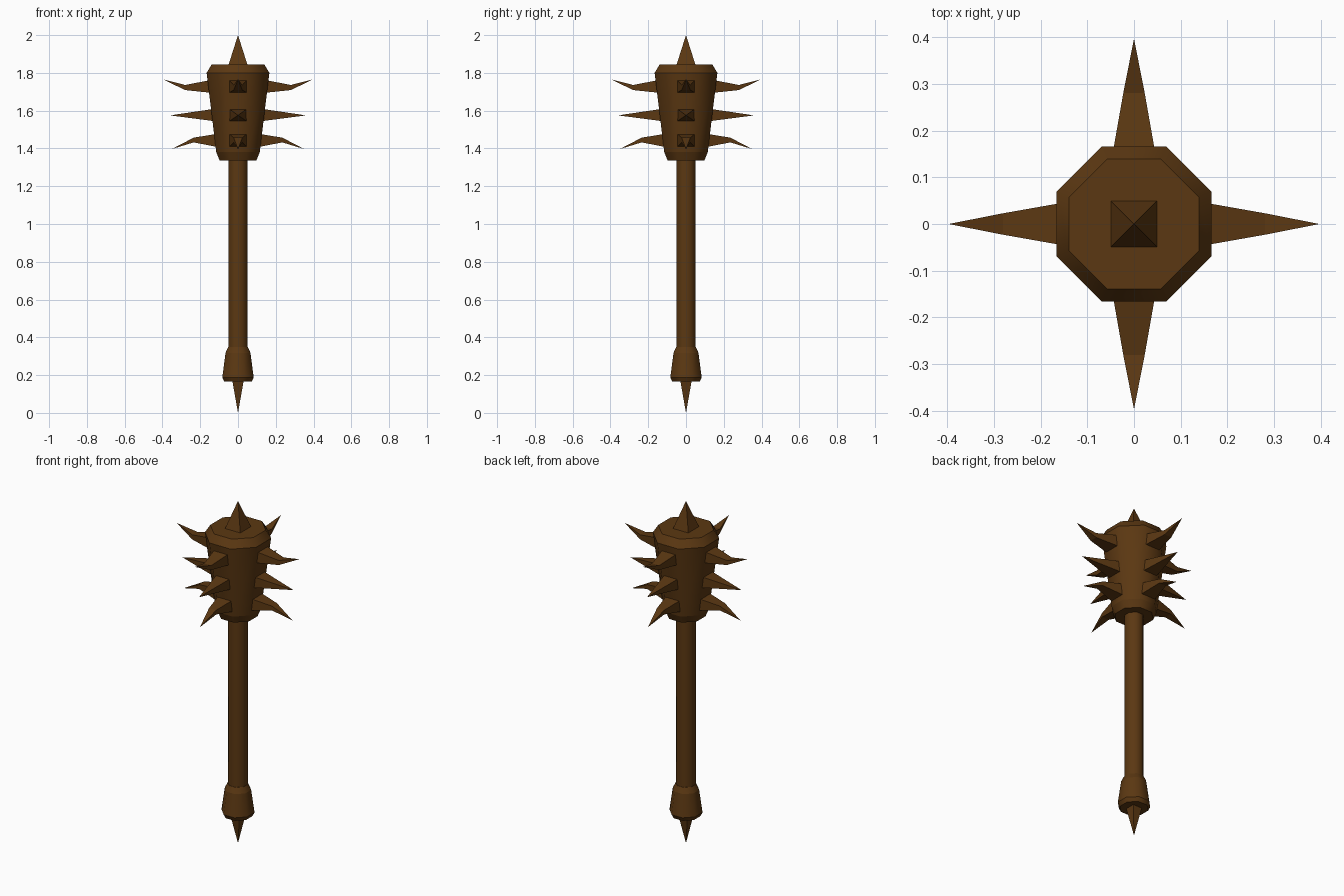
import bpy, bmesh, math
from mathutils import Vector, Matrix

if "Cube" in bpy.data.objects:
    bpy.data.objects.remove(bpy.data.objects["Cube"])

wood = bpy.data.materials.new("dark brown")
wood.diffuse_color = (0.105, 0.039, 0.006, 1)
wood.use_nodes = True
wood.node_tree.nodes["Principled BSDF"].inputs["Base Color"].default_value = wood.diffuse_color


def finish(bm, name):
    bmesh.ops.recalc_face_normals(bm, faces=bm.faces)
    mesh = bpy.data.meshes.new(name)
    bm.to_mesh(mesh)
    bm.free()
    mesh.materials.append(wood)
    obj = bpy.data.objects.new(name, mesh)
    bpy.context.collection.objects.link(obj)
    return obj


def loft(bm, rings):
    """Skin a list of point rings and cap both ends; one-point rings are tips."""
    loops = [[bm.verts.new(p) for p in ring] for ring in rings]
    sides = []
    for a, b in zip(loops, loops[1:]):
        n = len(a)
        for i in range(n):
            j = (i + 1) % n
            quad = [a[i], a[j], b[0]] if len(b) == 1 else [a[i], a[j], b[j], b[i]]
            sides.append(bm.faces.new(quad))
    for end in (loops[0], loops[-1]):
        if len(end) > 2:
            bm.faces.new(end)
    return sides, loops


def turned(name, profile, sides=8):
    """Octagonal turned part: smooth around, creased at each profile ring."""
    bm = bmesh.new()
    rings = []
    for r, z in profile:
        R = r / math.cos(math.pi / sides)
        rings.append([(R * math.cos((i + .5) * 2 * math.pi / sides),
                       R * math.sin((i + .5) * 2 * math.pi / sides), z) for i in range(sides)])
    faces, loops = loft(bm, rings)
    for f in faces:
        f.smooth = True
    for lp in loops:
        for i, v in enumerate(lp):
            bm.edges.get((v, lp[(i + 1) % sides])).smooth = False
    return finish(bm, name)


def end_spike(name, half, z_base, z_tip):
    bm = bmesh.new()
    base = [(x * half, y * half, z_base) for x, y in ((-1, -1), (1, -1), (1, 1), (-1, 1))]
    loft(bm, [base, [(0, 0, z_tip)]])
    return finish(bm, name)


def side_spike(name, sections, tip, angle):
    """Sections are (x, half width, low z, high z), pointing along x then turned."""
    bm = bmesh.new()
    rings = [[(x, -w, lo), (x, w, lo), (x, w, hi), (x, -w, hi)] for x, w, lo, hi in sections]
    loft(bm, rings + [[(tip[0], 0, tip[1])]])
    bm.transform(Matrix.Rotation(angle, 4, 'Z'))
    return finish(bm, name)


# Handle, pommel and head
turned("shaft", [(0.05, 0.30), (0.05, 1.36)])
turned("pommel", [(0.072, 0.165), (0.083, 0.188), (0.066, 0.318), (0.052, 0.35)])
turned("head", [(0.098, 1.337), (0.115, 1.38), (0.166, 1.80), (0.139, 1.845)])

# End spikes
end_spike("top_spike", 0.051, 1.84, 2.0)
end_spike("bottom_spike", 0.03, 0.17, 0.0)

# Three rows of side spikes: curved up, straight, curved down
rows = {
    "upper": ([(0.12, 0.045, 1.694, 1.761), (0.155, 0.045, 1.696, 1.760),
               (0.28, 0.023, 1.709, 1.736)], (0.397, 1.766)),
    "middle": ([(0.10, 0.045, 1.544, 1.610), (0.13, 0.045, 1.545, 1.609)], (0.36, 1.575)),
    "lower": ([(0.09, 0.045, 1.409, 1.477), (0.12, 0.045, 1.410, 1.476),
               (0.235, 0.023, 1.432, 1.457)], (0.352, 1.396)),
}
for row, (sections, tip) in rows.items():
    for k in range(4):
        side_spike(f"{row}_spike_{k + 1}", sections, tip, k * math.pi / 2)
